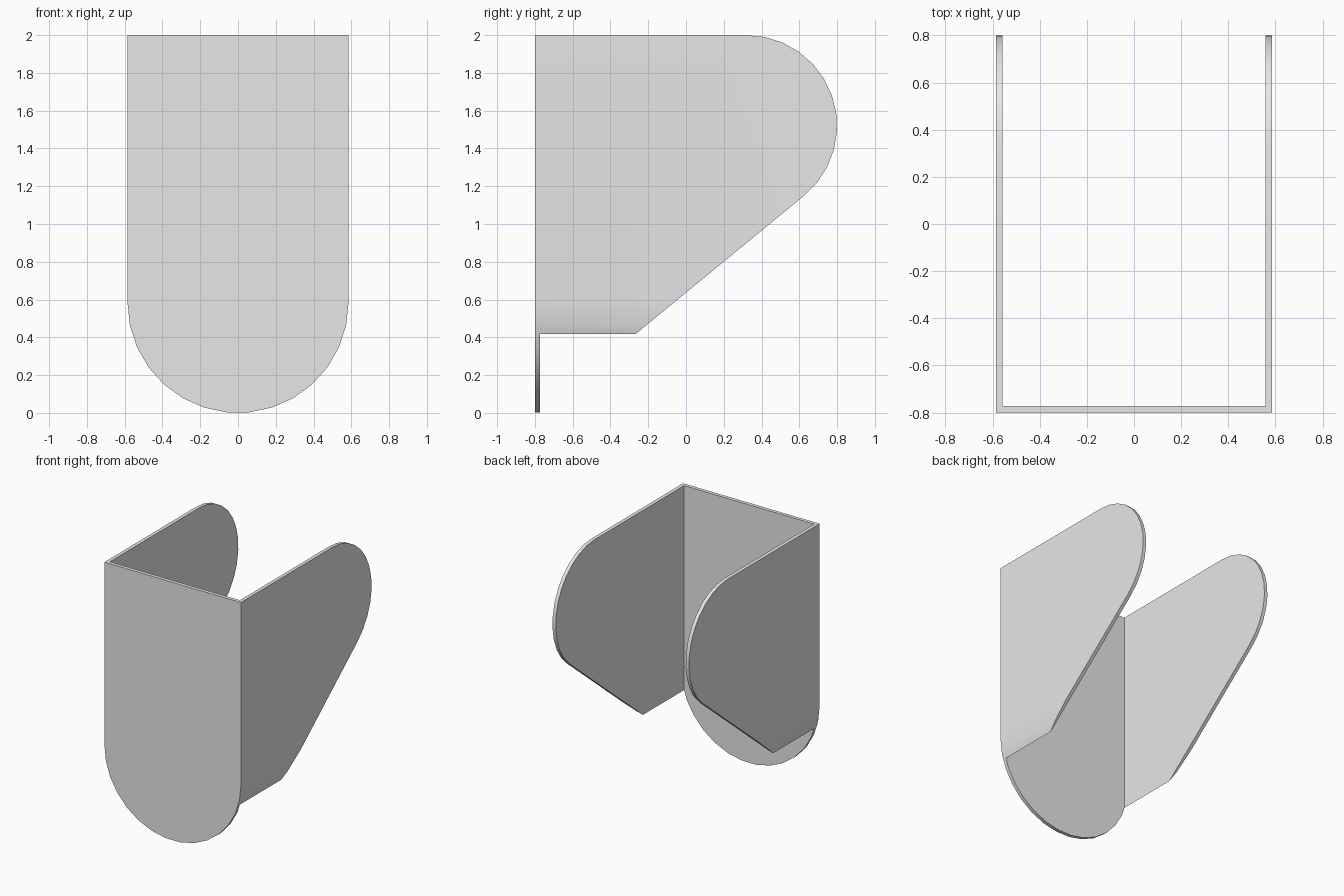
import bpy, bmesh
from math import sin, cos, pi, radians

cube = bpy.data.objects.get("Cube")
if cube:
    bpy.data.objects.remove(cube, do_unlink=True)

HALF_W = 0.585   # outer half width, also the radius of the rounded bottom
WALL = 0.028
FRONT, TOP = -0.8, 2.0

grey = bpy.data.materials.new("light_grey")
grey.use_nodes = True
grey.diffuse_color = (0.8, 0.8, 0.8, 1)
grey.node_tree.nodes["Principled BSDF"].inputs["Base Color"].default_value = (0.8, 0.8, 0.8, 1)


def prism(name, points, offset):
    """Extrude a closed 3D outline along an offset."""
    bm = bmesh.new()
    face = bm.faces.new([bm.verts.new(p) for p in points])
    ext = bmesh.ops.extrude_face_region(bm, geom=[face])
    verts = [g for g in ext["geom"] if isinstance(g, bmesh.types.BMVert)]
    bmesh.ops.translate(bm, verts=verts, vec=offset)
    bmesh.ops.recalc_face_normals(bm, faces=bm.faces)
    mesh = bpy.data.meshes.new(name)
    bm.to_mesh(mesh)
    bm.free()
    obj = bpy.data.objects.new(name, mesh)
    bpy.context.collection.objects.link(obj)
    mesh.materials.append(grey)
    return obj


def arc(cx, cz, r, start, end, steps):
    angles = [radians(start + (end - start) * i / steps) for i in range(steps + 1)]
    return [(cx + r * cos(a), cz + r * sin(a)) for a in angles]


# Bracket body: round-bottomed front outline pulled back
front = [(HALF_W, TOP), (-HALF_W, TOP)] + arc(0, HALF_W, HALF_W, 180, 360, 15)
bracket = prism("folded_bracket", [(x, FRONT, z) for x, z in front], (0, 1.7, 0))

# Hollow that leaves the front plate and two side wings
inner = HALF_W - WALL
hollow = prism("hollow_cutter",
               [(-inner, FRONT + WALL, -1), (inner, FRONT + WALL, -1),
                (inner, 1, -1), (-inner, 1, -1)], (0, 0, 4))

# Side outline of the wings: sloped lower edge and rounded rear
side = [(-1, -0.1), (-0.27, -0.1), (-0.27, 0.415)]
side += arc(0.32, 1.52, 0.48, -50.4, 90, 12) + [(0.32, 2.1), (-1, 2.1)]
wings = prism("wing_outline_cutter", [(-1, y, z) for y, z in side], (2, 0, 0))

for cutter, operation in ((hollow, "DIFFERENCE"), (wings, "INTERSECT")):
    mod = bracket.modifiers.new(cutter.name, "BOOLEAN")
    mod.object, mod.operation, mod.solver = cutter, operation, "EXACT"

bpy.ops.object.select_all(action="DESELECT")
bracket.select_set(True)
bpy.context.view_layer.objects.active = bracket
for mod in list(bracket.modifiers):
    bpy.ops.object.modifier_apply(modifier=mod.name)
for cutter in (hollow, wings):
    bpy.data.objects.remove(cutter, do_unlink=True)

# Smooth the rounded rims, keep the folds sharp
bpy.ops.object.shade_smooth_by_angle(angle=radians(30))
